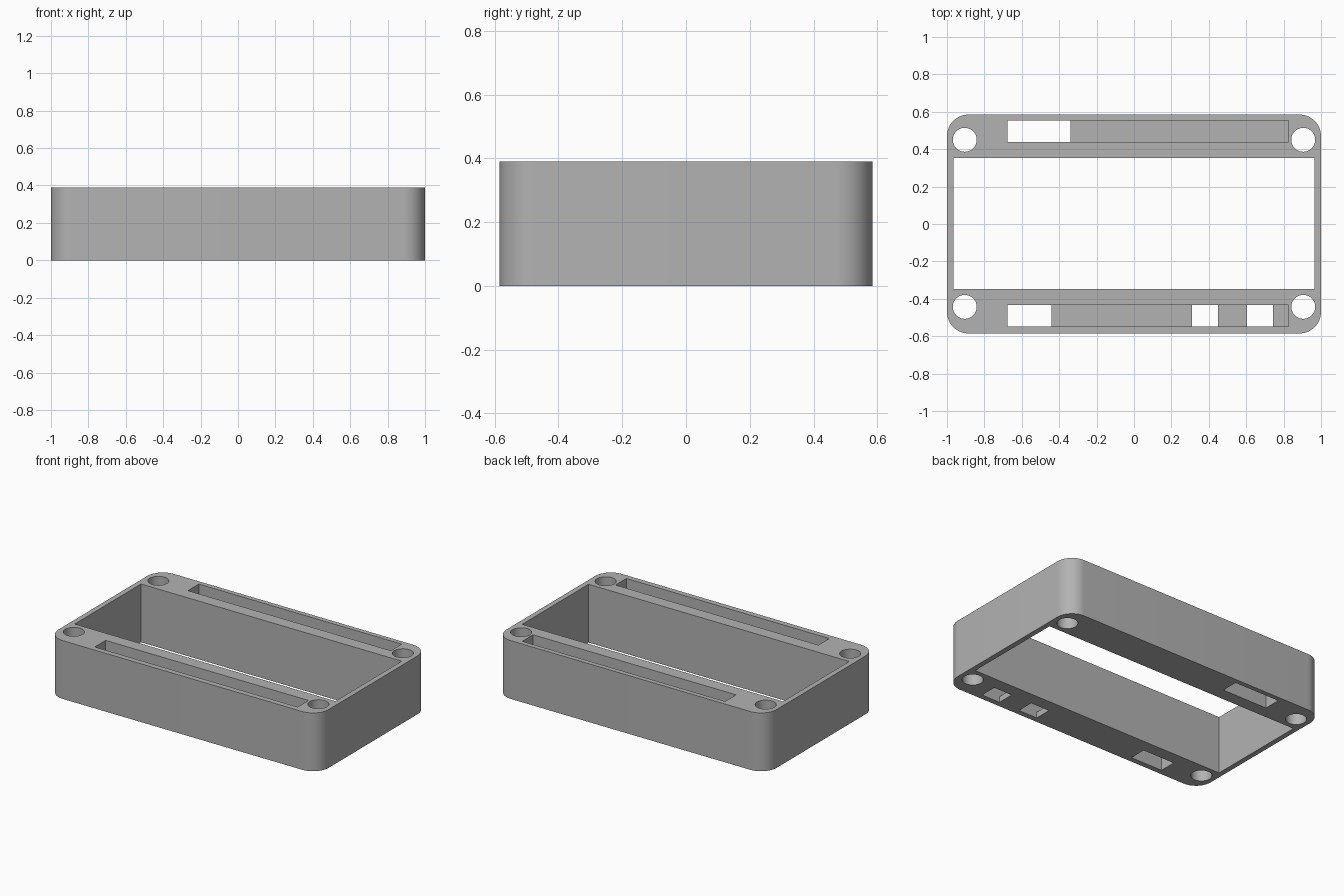
import bpy
import bmesh
import math

default = bpy.data.objects.get("Cube")
if default:
    bpy.data.objects.remove(default, do_unlink=True)

HEIGHT = 0.39
FLOOR = 0.04    # thickness left under the slots
OVER = 0.1      # how far cutters pass the surface

grey = bpy.data.materials.new("plain_grey")
grey.use_nodes = True
colour = (0.45, 0.45, 0.45, 1)
grey.diffuse_color = colour
grey.node_tree.nodes["Principled BSDF"].inputs["Base Color"].default_value = colour


def make_object(name, bm):
    mesh = bpy.data.meshes.new(name)
    bm.to_mesh(mesh)
    bm.free()
    mesh.materials.append(grey)
    obj = bpy.data.objects.new(name, mesh)
    bpy.context.collection.objects.link(obj)
    return obj


def box(name, x0, x1, y0, y1, z0, z1, corner=0):
    bm = bmesh.new()
    bmesh.ops.create_cube(bm, size=1)
    for v in bm.verts:
        v.co.x = x1 if v.co.x > 0 else x0
        v.co.y = y1 if v.co.y > 0 else y0
        v.co.z = z1 if v.co.z > 0 else z0
    if corner:
        upright = [e for e in bm.edges
                   if abs(e.verts[0].co.z - e.verts[1].co.z) > 0.01]
        bmesh.ops.bevel(bm, geom=upright, offset=corner, segments=14,
                        profile=0.5, affect='EDGES')
    return make_object(name, bm)


def cylinder(name, x, y, radius):
    bm = bmesh.new()
    bmesh.ops.create_cone(bm, cap_ends=True, segments=48, radius1=radius,
                          radius2=radius, depth=HEIGHT + 2 * OVER)
    bmesh.ops.translate(bm, verts=bm.verts, vec=(x, y, HEIGHT / 2))
    return make_object(name, bm)


# Rounded outer block
frame = box("frame", -1, 1, -0.585, 0.585, 0, HEIGHT, corner=0.115)

# Large central opening
cutters = [box("opening_cutter", -0.965, 0.965, -0.348, 0.353, -OVER, HEIGHT + OVER)]

# Screw holes in the corners
for x in (-0.905, 0.905):
    for y in (-0.443, 0.45):
        cutters.append(cylinder("screw_hole_cutter", x, y, 0.064))

# Long slots in the top, with windows through their floors
rails = [
    ((-0.548, -0.433), [(-0.677, -0.44), (0.31, 0.45), (0.605, 0.742)]),
    ((0.438, 0.553), [(-0.677, -0.34)]),
]
for (y0, y1), windows in rails:
    cutters.append(box("slot_cutter", -0.677, 0.825, y0, y1, FLOOR, HEIGHT + OVER))
    for x0, x1 in windows:
        cutters.append(box("window_cutter", x0, x1, y0, y1, -OVER, FLOOR + OVER))

for cutter in cutters:
    cutter.hide_render = True
    mod = frame.modifiers.new(cutter.name, 'BOOLEAN')
    mod.operation = 'DIFFERENCE'
    mod.solver = 'EXACT'
    mod.object = cutter

# Apply the cuts and drop the cutters
bpy.ops.object.select_all(action='DESELECT')
frame.select_set(True)
bpy.context.view_layer.objects.active = frame
for mod in list(frame.modifiers):
    bpy.ops.object.modifier_apply(modifier=mod.name)
for cutter in cutters:
    bpy.data.objects.remove(cutter, do_unlink=True)

bpy.ops.object.shade_smooth_by_angle(angle=math.radians(30))
